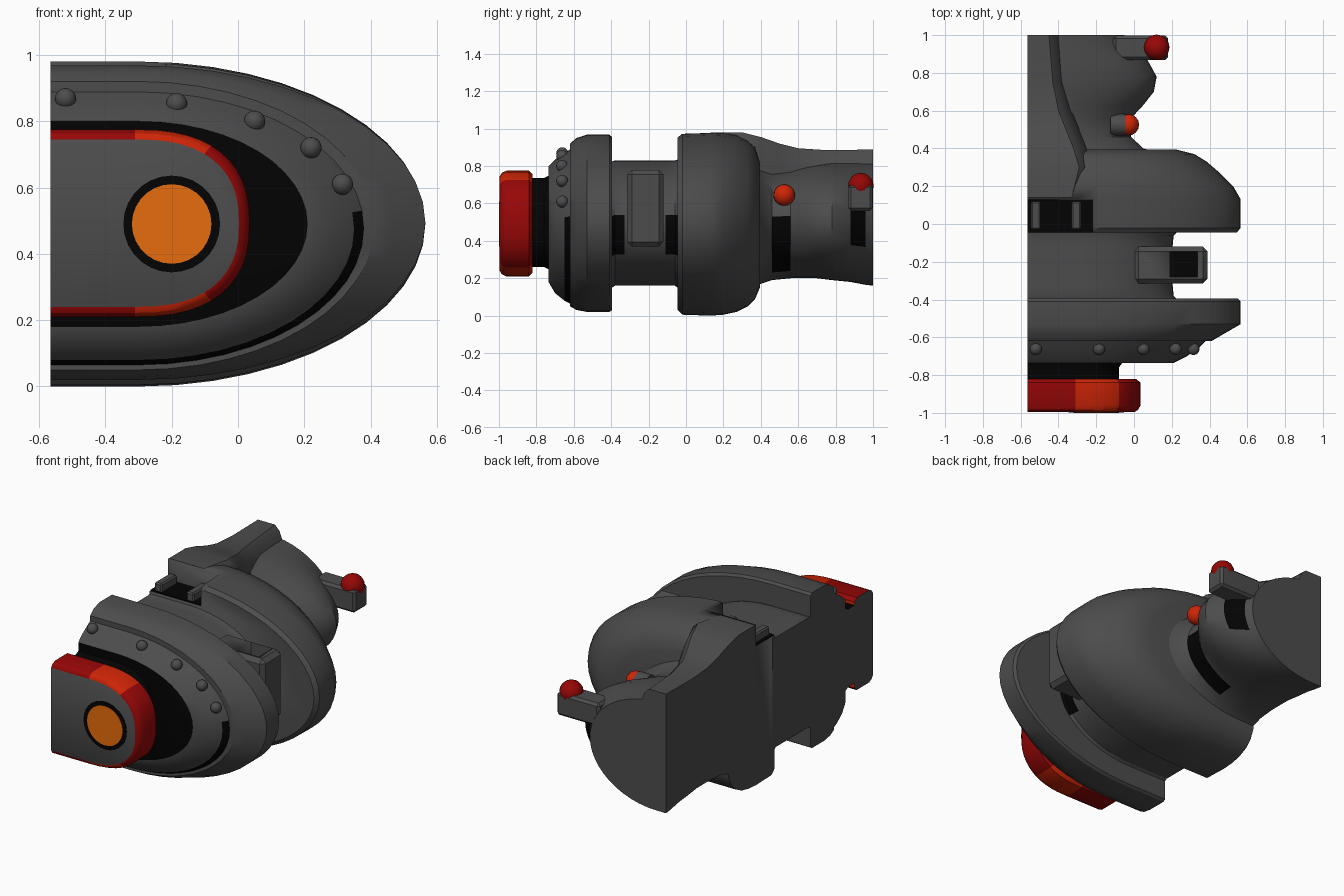
import bpy, bmesh, math
from mathutils import Vector

cube = bpy.data.objects.get("Cube")
if cube:
    bpy.data.objects.remove(cube, do_unlink=True)

CUT = -0.565  # flat plane where the half body ends


def material(name, color):
    m = bpy.data.materials.new(name)
    m.use_nodes = True
    m.diffuse_color = (*color, 1)
    m.node_tree.nodes["Principled BSDF"].inputs["Base Color"].default_value = (*color, 1)
    return m


MATS = [material("dark grey", (0.073, 0.073, 0.073)),
        material("black", (0.001, 0.001, 0.001)),
        material("deep red", (0.31, 0.002, 0.002)),
        material("bright red", (0.62, 0.018, 0.002)),
        material("orange", (1.0, 0.19, 0.005))]
GREY, BLACK, RED, BRIGHT, ORANGE = range(5)


def finish(name, bm, rule=GREY):
    """Turn a bmesh into a shaded object; rule is a slot or f(centre, normal)."""
    bmesh.ops.recalc_face_normals(bm, faces=bm.faces)
    bm.normal_update()
    for f in bm.faces:
        f.material_index = rule(f.calc_center_median(), f.normal) if callable(rule) else rule
    me = bpy.data.meshes.new(name)
    bm.to_mesh(me)
    bm.free()
    for m in MATS:
        me.materials.append(m)
    ob = bpy.data.objects.new(name, me)
    bpy.context.collection.objects.link(ob)
    bpy.ops.object.select_all(action='DESELECT')
    ob.select_set(True)
    bpy.context.view_layer.objects.active = ob
    bpy.ops.object.shade_smooth_by_angle(angle=math.radians(32))
    return ob


def loft(name, sections, rule=GREY):
    """Skin a list of equal-length closed rings of points."""
    bm = bmesh.new()
    rings = [[bm.verts.new(p) for p in s] for s in sections]
    n = len(rings[0])
    for a, b in zip(rings, rings[1:]):
        for i in range(n):
            j = (i + 1) % n
            bm.faces.new((a[i], a[j], b[j], b[i]))
    bm.faces.new(rings[0])
    bm.faces.new(rings[-1])
    return finish(name, bm, rule)


def d_loft(name, cx, rows, rule=GREY, power=2, n=24):
    """Rows of (y, right x, low z, high z): straight at the cut, superelliptical at the right."""
    def ring(y, xr, lo, hi):
        pts = [(CUT, y, hi)]
        for i in range(n + 1):
            a = math.pi * (0.5 - i / n)
            c, s = max(math.cos(a), 0), math.sin(a)
            pts.append((cx + (xr - cx) * c ** (2 / power), y,
                        (lo + hi) / 2 + (hi - lo) / 2 * math.copysign(abs(s) ** (2 / power), s)))
        return pts + [(CUT, y, lo)]
    return loft(name, [ring(*r) for r in rows], rule)


def box(name, lo, hi, rule=GREY, bevel=0):
    bm = bmesh.new()
    bmesh.ops.create_cube(bm, size=1)
    for v in bm.verts:
        v.co = Vector([(a + b) / 2 + c * (b - a) for a, b, c in zip(lo, hi, v.co)])
    if bevel:
        bmesh.ops.bevel(bm, geom=bm.edges[:], offset=bevel, segments=1, affect='EDGES')
    return finish(name, bm, rule)


def ball(name, pos, r, rule):
    bm = bmesh.new()
    bmesh.ops.create_uvsphere(bm, u_segments=16, v_segments=10, radius=r)
    bmesh.ops.translate(bm, verts=bm.verts, vec=pos)
    return finish(name, bm, rule)


def disc(name, pos, r, depth, rule, axis='Y'):
    bm = bmesh.new()
    bmesh.ops.create_cone(bm, cap_ends=True, segments=28, radius1=r, radius2=r, depth=depth)
    for v in bm.verts:
        x, y, z = v.co
        v.co = Vector(pos) + Vector((x, z, y) if axis == 'Y' else (z, y, x))
    return finish(name, bm, rule)


def pocket(target, lo, hi):
    """Cut a box-shaped pocket out of the target."""
    cutter = box("pocket_cutter", lo, hi)
    mod = target.modifiers.new("pocket", 'BOOLEAN')
    mod.operation, mod.solver, mod.object = 'DIFFERENCE', 'EXACT', cutter
    bpy.context.view_layer.objects.active = target
    bpy.ops.object.modifier_apply(modifier=mod.name)
    bpy.data.objects.remove(cutter, do_unlink=True)


# Front cap: grey face, red rim with a brighter corner band
def cap_rule(c, nrm):
    if nrm.y < -0.95 or nrm.x < -0.95:
        return GREY
    return BRIGHT if -0.31 < c.x < -0.09 else RED


d_loft("front_cap", -0.31, [(-0.996, 0.003, 0.24, 0.745), (-0.985, 0.02, 0.222, 0.763),
                            (-0.96, 0.035, 0.21, 0.775), (-0.84, 0.035, 0.21, 0.775),
                            (-0.82, 0.01, 0.23, 0.755)], cap_rule, power=2.45)
disc("lamp_rim", (-0.2, -0.995, 0.49), 0.146, 0.006, BLACK)
disc("lamp_lens", (-0.2, -0.996, 0.49), 0.12, 0.008, ORANGE)

# Black neck behind the cap
d_loft("front_neck", -0.31, [(-0.83, -0.08, 0.26, 0.735), (-0.76, -0.08, 0.26, 0.735),
                             (-0.72, -0.05, 0.24, 0.755)],
       lambda c, nrm: GREY if nrm.x < -0.95 else BLACK, power=2.4)


# Flared collar with black front face, dark lower groove and bolts
def collar_rule(c, nrm):
    groove = c.y > -0.645 and c.z < 0.55 and nrm.x > -0.5
    return BLACK if nrm.y < -0.97 or groove else GREY


d_loft("front_collar", -0.3, [(-0.735, 0.21, 0.18, 0.80), (-0.70, 0.28, 0.12, 0.835),
                              (-0.65, 0.35, 0.08, 0.868), (-0.61, 0.39, 0.06, 0.895)], collar_rule)
for i, (x, z) in enumerate([(-0.52, 0.868), (-0.185, 0.853), (0.05, 0.80), (0.22, 0.72), (0.315, 0.61)]):
    ball(f"collar_bolt_{i + 1}", (x, -0.662, z), 0.032, GREY)

# Front ring
d_loft("front_ring", -0.3, [(-0.62, 0.41, 0.05, 0.92), (-0.585, 0.47, 0.03, 0.95),
                            (-0.53, 0.565, 0.02, 0.968), (-0.41, 0.565, 0.02, 0.968),
                            (-0.395, 0.55, 0.03, 0.955)])


# Middle body with dark patches either side of the bracket
def middle_rule(c, nrm):
    return BLACK if abs(c.y + 0.22) > 0.11 and 0.32 < c.z < 0.55 and nrm.x > 0.3 else GREY


d_loft("middle_body", -0.3, [(-0.41, 0.24, 0.14, 0.82), (-0.38, 0.21, 0.16, 0.83),
                             (-0.33, 0.205, 0.16, 0.83), (-0.11, 0.205, 0.16, 0.83),
                             (-0.06, 0.21, 0.16, 0.83), (-0.03, 0.24, 0.14, 0.84)], middle_rule)

# Large rear ring with a top pocket holding two lugs
big = d_loft("rear_ring", -0.3, [(-0.045, 0.545, 0.03, 0.955), (-0.02, 0.565, 0.005, 0.975),
                                 (0.13, 0.565, 0.0, 0.98), (0.20, 0.525, 0.005, 0.978),
                                 (0.27, 0.455, 0.02, 0.965), (0.33, 0.385, 0.05, 0.935),
                                 (0.37, 0.32, 0.09, 0.90), (0.395, 0.22, 0.15, 0.82)])
pocket(big, (-0.7, -0.2, 0.85), (-0.22, 0.13, 1.2))
box("top_pocket_floor", (CUT, -0.04, 0.849), (-0.22, 0.128, 0.856), BLACK)
for i, x in enumerate((-0.545, -0.33)):
    box(f"top_pocket_lug_{i + 1}", (x, -0.03, 0.84), (x + 0.05, 0.12, 0.905), GREY, 0.008)

# Side bracket with an open top
bracket = box("side_bracket", (0.0, -0.315, 0.37), (0.39, -0.12, 0.78), GREY, 0.025)
pocket(bracket, (0.19, -0.28, 0.64), (0.335, -0.145, 1.0))
box("bracket_pocket_floor", (0.19, -0.28, 0.64), (0.335, -0.145, 0.647), BLACK)


# Waisted rear body with dark patches at the waist and below the arm
def rear_rule(c, nrm):
    waist = 0.47 < c.y < 0.55 and 0.23 < c.z < 0.55
    under_arm = 0.88 < c.y < 0.97 and 0.36 < c.z < 0.58
    return BLACK if nrm.x > 0.1 and (waist or under_arm) else GREY


d_loft("rear_body", -0.5, [(0.34, 0.26, 0.13, 0.82), (0.40, 0.05, 0.17, 0.81),
                           (0.46, -0.015, 0.19, 0.79), (0.56, -0.015, 0.20, 0.79),
                           (0.63, 0.05, 0.20, 0.80), (0.70, 0.105, 0.20, 0.81),
                           (0.78, 0.12, 0.19, 0.82), (0.88, 0.065, 0.18, 0.82),
                           (0.96, -0.025, 0.165, 0.82), (1.0, -0.05, 0.16, 0.82)], rear_rule)

# Raised spine running back from the rear ring
loft("top_spine", [[(CUT, y, 0.5), (CUT, y, z), (x, y, z), (x + 0.03, y, z - 0.03),
                    (x + 0.07, y, z - 0.13), (x + 0.07, y, 0.5)]
                   for y, x, z in [(0.14, -0.33, 0.98), (0.3, -0.29, 0.98), (0.4, -0.32, 0.955),
                                   (0.5, -0.36, 0.92), (0.6, -0.40, 0.895), (0.75, -0.43, 0.885),
                                   (1.0, -0.45, 0.888)]])

# Rear arm and small waist stud with coloured tips
box("rear_arm", (-0.11, 0.868, 0.56), (0.18, 0.998, 0.70), GREY, 0.015)
ball("rear_arm_tip", (0.12, 0.935, 0.695), 0.068, RED)
disc("waist_stud", (-0.085, 0.525, 0.645), 0.058, 0.08, GREY, 'X')
ball("waist_stud_tip", (-0.03, 0.525, 0.645), 0.057, BRIGHT)
